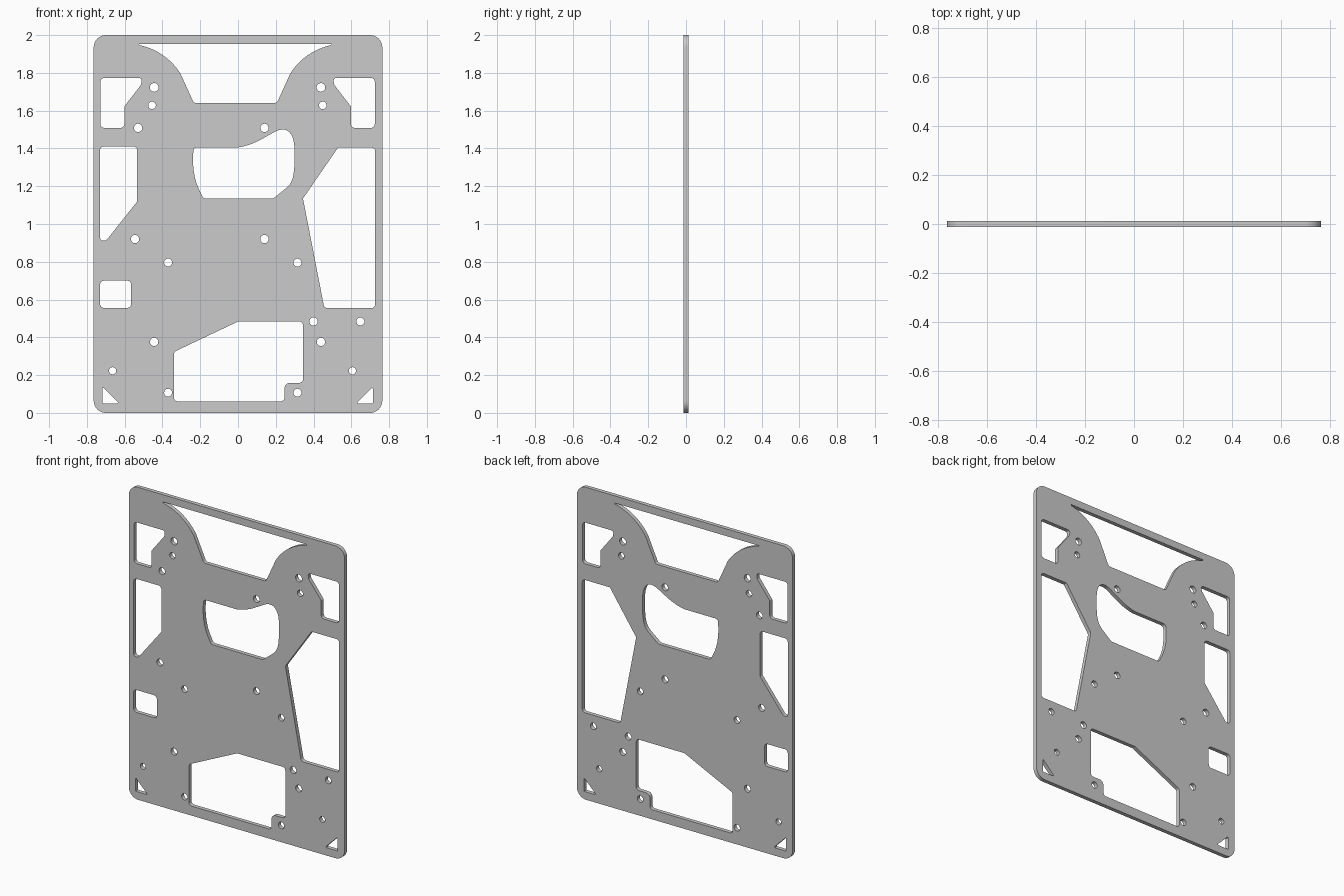
import bpy, bmesh
from math import sin, cos, tan, pi, radians
from mathutils import Vector, Matrix

if "Cube" in bpy.data.objects:
    bpy.data.objects.remove(bpy.data.objects["Cube"])

HALF_THICK = 0.0128
curve = bpy.data.curves.new("plate_profile", 'CURVE')
curve.dimensions = '2D'
curve.fill_mode = 'BOTH'
curve.extrude = HALF_THICK


def add_loop(pts):
    """Add one closed outline to the plate profile."""
    s = curve.splines.new('POLY')
    s.points.add(len(pts) - 1)
    for p, (x, z) in zip(s.points, pts):
        p.co = (x, z, 0, 1)
    s.use_cyclic_u = True


def rounded(pts, r=0.02, steps=6):
    """Polygon with filleted corners; a third value overrides the radius."""
    out = []
    for i, p in enumerate(pts):
        rad = p[2] if len(p) > 2 else r
        c = Vector(p[:2])
        a = Vector(pts[i - 1][:2]) - c
        b = Vector(pts[(i + 1) % len(pts)][:2]) - c
        ang = a.angle(b)
        if rad == 0 or ang > radians(176):
            out.append(tuple(c))
            continue
        d = min(rad / tan(ang / 2), 0.45 * a.length, 0.45 * b.length)
        rad = d * tan(ang / 2)
        a.normalize()
        b.normalize()
        centre = c + (a + b).normalized() * (rad / sin(ang / 2))
        v0, v1 = c + a * d - centre, c + b * d - centre
        sweep = v0.angle_signed(v1)
        for k in range(steps + 1):
            t = -sweep * k / steps
            out.append((centre.x + v0.x * cos(t) - v0.y * sin(t),
                        centre.y + v0.x * sin(t) + v0.y * cos(t)))
    return out


def arc(cx, cz, r, a0, a1, n=14):
    return [(cx + r * cos(radians(a0 + (a1 - a0) * k / n)),
             cz + r * sin(radians(a0 + (a1 - a0) * k / n)), 0) for k in range(n + 1)]


def bezier(p0, p1, p2, p3, n=10):
    pts = []
    for k in range(n + 1):
        t = k / n
        u = 1 - t
        pts.append(tuple(u**3 * a + 3 * u*u*t * b + 3 * u*t*t * c + t**3 * d
                         for a, b, c, d in zip(p0, p1, p2, p3)) + (0,))
    return pts


def mirror(pts, axis=0.0):
    return [(2 * axis - p[0],) + tuple(p[1:]) for p in reversed(pts)]


# Outer edge
add_loop(rounded([(-.764, 0), (.764, 0), (.764, 2), (-.764, 2)], 0.065, 10))

# Handle opening at the top, with two swept shoulders
half = [(-.525, 1.954, 0)] + arc(-.59, 1.617, .337, 78, 32) + [(-.234, 1.641, .02)]
add_loop(rounded(half + mirror(half, -.014)))

# Mirrored upper side windows and lower corner triangles
window = [(-.728, 1.773), (-.508, 1.773), (-.513, 1.737), (-.602, 1.622, .005),
          (-.602, 1.509), (-.728, 1.509)]
triangle = [(-.718, .138, .004), (-.63, .05, .004), (-.718, .05, .004)]
for shape in (window, triangle):
    add_loop(rounded(shape))
    add_loop(rounded(mirror(shape, -.002)))

# Left side windows
add_loop(rounded([(-.73, 1.411), (-.534, 1.411), (-.534, 1.119, .01),
                  (-.698, .912), (-.73, .912, .015)]))
add_loop(rounded([(-.73, .70), (-.566, .70), (-.566, .556), (-.73, .556)]))

# Large right window
add_loop(rounded([(.530, 1.405, .01), (.726, 1.405), (.726, .555),
                  (.457, .555), (.344, 1.135, .01)]))

# Curved centre opening
add_loop(rounded(
    [(-.236, 1.406, .02), (-.02, 1.406, 0)]
    + bezier((.003, 1.406), (.09, 1.42), (.14, 1.46), (.204, 1.493))
    + bezier((.204, 1.493), (.255, 1.515), (.299, 1.49), (.299, 1.39))[1:]
    + bezier((.299, 1.34), (.299, 1.23), (.28, 1.21), (.245, 1.182))
    + [(.186, 1.134, .03), (-.182, 1.134, .02)]
    + bezier((-.197, 1.165), (-.228, 1.22), (-.238, 1.28), (-.238, 1.34))))

# Bottom opening with a notch
add_loop(rounded([(-.339, .323), (.003, .485, .02), (.344, .485), (.344, .159),
                  (.246, .159, .03), (.246, .061), (-.339, .061)]))

# Round bolt holes: x, z and radius
holes = [(-.444, 1.723, .023), (.439, 1.723, .023), (-.455, 1.628, .02), (.449, 1.628, .02),
         (-.529, 1.509, .022), (.14, 1.509, .022), (-.545, .92, .022), (.14, .92, .022),
         (-.37, .796, .021), (.315, .796, .021), (.40, .484, .022), (.648, .484, .021),
         (-.444, .376, .022), (.439, .376, .022), (-.664, .223, .019), (.606, .223, .019),
         (-.37, .107, .021), (.315, .107, .021)]
for x, z, r in holes:
    add_loop([p[:2] for p in arc(x, z, r, 0, 345, 23)])

# Turn the filled profile into a welded upright plate
helper = bpy.data.objects.new("profile_helper", curve)
bpy.context.collection.objects.link(helper)
bpy.context.view_layer.update()
mesh = bpy.data.meshes.new_from_object(
    helper.evaluated_get(bpy.context.evaluated_depsgraph_get()))
bpy.data.objects.remove(helper)

bm = bmesh.new()
bm.from_mesh(mesh)
bmesh.ops.transform(bm, matrix=Matrix.Rotation(pi / 2, 4, 'X'), verts=bm.verts)
bmesh.ops.remove_doubles(bm, verts=bm.verts, dist=1e-5)
bmesh.ops.recalc_face_normals(bm, faces=bm.faces)
bm.to_mesh(mesh)
bm.free()

plate = bpy.data.objects.new("mounting_plate", mesh)
bpy.context.collection.objects.link(plate)
bpy.context.view_layer.objects.active = plate
plate.select_set(True)
bpy.ops.object.shade_smooth_by_angle(angle=radians(30))
